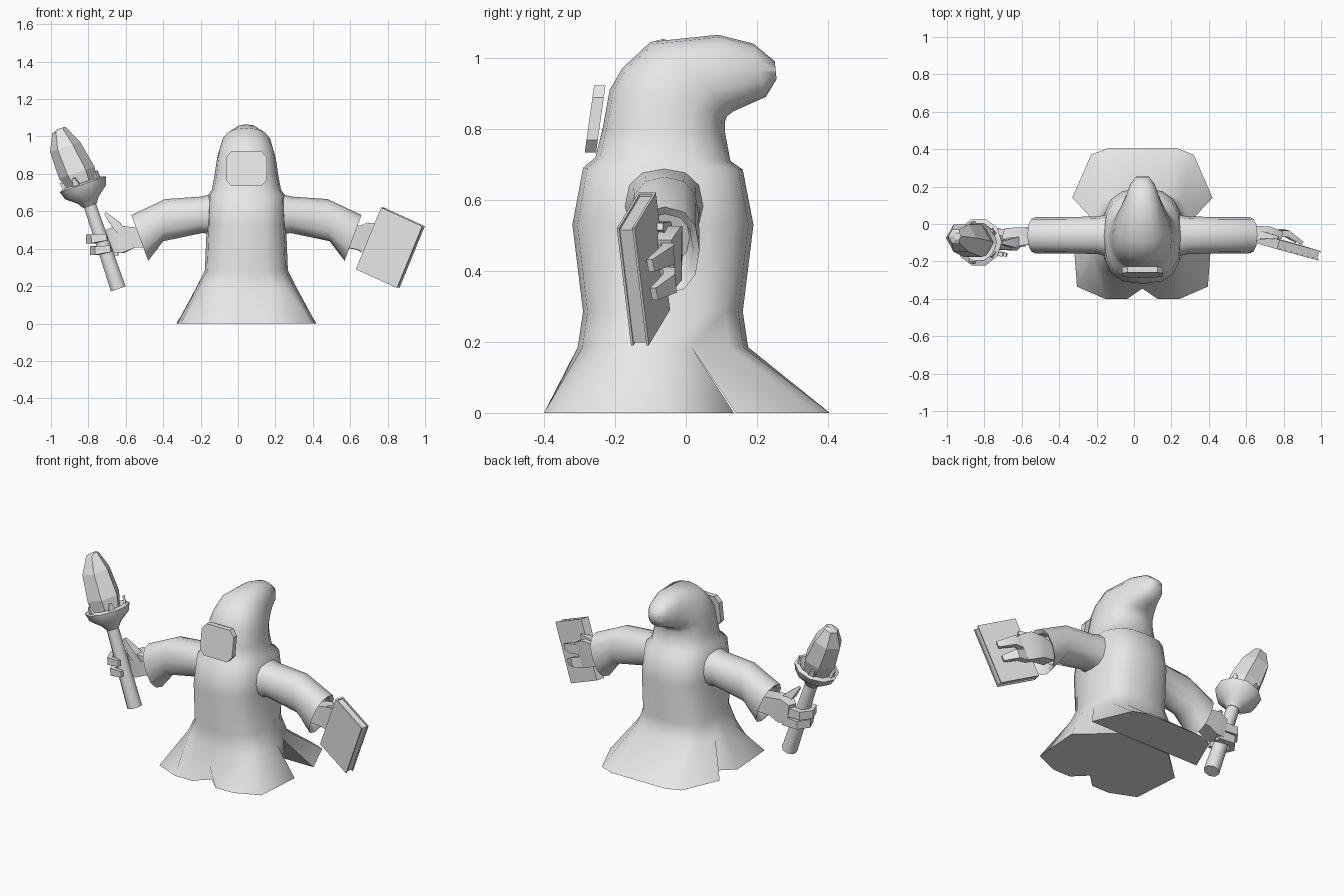
import bpy, bmesh, math
from mathutils import Vector as V

if "Cube" in bpy.data.objects:
    bpy.data.objects.remove(bpy.data.objects["Cube"])

CX = 0.045  # centre line of the robe
grey = bpy.data.materials.new("light_grey")
grey.diffuse_color = (0.8, 0.8, 0.8, 1)
grey.use_nodes = True
grey.node_tree.nodes["Principled BSDF"].inputs["Base Color"].default_value = grey.diffuse_color


def finish(name, bm, angle):
    bmesh.ops.recalc_face_normals(bm, faces=bm.faces)
    me = bpy.data.meshes.new(name)
    bm.to_mesh(me)
    bm.free()
    me.materials.append(grey)
    ob = bpy.data.objects.new(name, me)
    bpy.context.collection.objects.link(ob)
    bpy.ops.object.select_all(action='DESELECT')
    ob.select_set(True)
    bpy.context.view_layer.objects.active = ob
    if angle:
        bpy.ops.object.shade_smooth_by_angle(angle=math.radians(angle))
    return ob


def skin(bm, rings, start=True, end=True):
    """Join rings of points with quads, optionally capping the ends."""
    vs = [[bm.verts.new(p) for p in r] for r in rings]
    n = len(rings[0])
    for a, b in zip(vs, vs[1:]):
        for i in range(n):
            j = (i + 1) % n
            bm.faces.new((a[i], a[j], b[j], b[i]))
    if start:
        bm.faces.new(vs[0])
    if end:
        bm.faces.new(vs[-1])
    return vs


def loft(name, rings, angle=40):
    bm = bmesh.new()
    skin(bm, rings)
    return finish(name, bm, angle)


def oval(p, q, side, n, power=1.0):
    """Closed section through p and q, bulging by the vector side."""
    c, h = (p + q) / 2, (q - p) / 2
    se = lambda t: math.copysign(abs(t) ** power, t) if abs(t) > 1e-6 else 0
    return [c - h * se(math.cos(k * math.tau / n)) + side * se(math.sin(k * math.tau / n))
            for k in range(n)]


def bar(name, path, up=V((0, 0, 1)), angle=40):
    """Four-sided finger along a path of (point, height, depth)."""
    rings = []
    pts = [V(p) for p, _, _ in path]
    for i, (_, h, d) in enumerate(path):
        t = (pts[min(i + 1, len(pts) - 1)] - pts[max(i - 1, 0)]).normalized()
        b = t.cross(up).normalized()
        u = b.cross(t)
        rings.append([pts[i] + u * h / 2 * s + b * d / 2 * r
                      for s, r in ((1, 1), (1, -1), (-1, -1), (-1, 1))])
    return loft(name, rings, angle)


# Robe and drooping hood: front y, z, back y, z, half width
sections = [
    (-.305, .185, .175, .185, .272), (-.29, .285, .16, .285, .222),
    (-.32, .53, .19, .53, .212), (-.29, .69, .16, .685, .205),
    (-.255, .72, .125, .71, .185), (-.235, .80, .11, .79, .17),
    (-.215, .91, .11, .82, .16), (-.18, .97, .115, .835, .153),
    (-.10, 1.045, .135, .85, .135), (.09, 1.065, .18, .87, .092),
    (.19, 1.04, .225, .89, .068), (.25, .99, .255, .94, .035)]
bm = bmesh.new()
rings = [oval(V((CX, a, b)), V((CX, c, d)), V((w, 0, 0)), 16, 0.72 if b < .7 else 0.85)
         for a, b, c, d, w in sections]
top = skin(bm, rings, start=False)[0]
for k in (5, 11):  # tops of the side slits
    top[k].co.y = .015

# Hem: split front panel and separate back flap
front = [(0, -.32), (.08, -.40), (.20, -.40), (.35, -.335), (.372, -.04), (.18, .135)]
back = [(.375, .14), (.275, .37), (.185, .405), (0, .405)]
notch = bm.verts.new((CX, -.345, .10))


def panel(ks, pts, first):
    hem = []
    for k in ks:
        m = k % 16
        x, y = pts[(m if m <= 8 else 16 - m) - first]
        hem.append(bm.verts.new((CX + (x if m <= 8 else -x), y, 0)))
    up = [top[k % 16] for k in ks]
    for i in range(len(ks) - 1):
        ring = [up[i], up[i + 1], hem[i + 1], hem[i]]
        if ks[i] == 0:
            ring.append(notch)
        if ks[i + 1] == 0:
            ring.insert(2, notch)
        bm.faces.new(ring)
    bm.faces.new((up[-1], up[0], hem[0], hem[-1]))
    bm.faces.new(hem)


panel(list(range(-5, 6)), front, 0)
panel(list(range(5, 12)), back, 5)
finish("hooded_robe", bm, 50)

# Sleeves, mirrored about the robe centre, with hollow cuffs
sleeve = [  # top x, z, bottom x, z, half depth, centre y
    (.08, .70, .08, .46, .12, -.062), (.19, .69, .19, .475, .112, -.062),
    (.25, .678, .235, .484, .10, -.06), (.435, .665, .445, .44, .097, -.06),
    (.615, .58, .525, .335, .098, -.06), (.595, .56, .52, .365, .08, -.06),
    (.53, .57, .47, .42, .07, -.06)]
for s, label in ((-1, "left"), (1, "right")):
    loft(label + "_sleeve",
         [oval(V((CX + s * a, y, b)), V((CX + s * c, y, d)), V((0, w, 0)), 12, 0.85)
          for a, b, c, d, w, y in sleeve], 50)

# Face plate: leaning rectangle with cut corners
outline = [(.11, .06), (.08, .094), (-.08, .094), (-.11, .06),
           (-.11, -.06), (-.08, -.094), (.08, -.094), (.11, -.06)]
loft("face_plate", [[V((CX + x, y0 + .14 * h, .828 + h)) for x, h in outline]
                    for y0 in (-.272, -.24)], 20)

# Torch parts turned around one leaning axis
base = V((-.64, -.10, .185))
axis = V((-.322, 0, .947)).normalized()
e1, e2 = V((0, 1, 0)), axis.cross(V((0, 1, 0)))


def turned(name, profile, n, angle):
    """Profile of (distance, radius, sideways shift), tip drifting backward."""
    return loft(name, [[base + axis * t + (e1 * math.cos(a) + e2 * math.sin(a)) * r
                        + e2 * s + e1 * max(0, t - .56) * .1
                        for a in [(k + .5) * math.tau / n for k in range(n)]]
                       for t, r, s in profile], angle)


turned("torch_handle", [(0, .045, 0), (.49, .036, 0)], 8, 50)
turned("torch_cup", [(.47, .038, 0), (.50, .058, 0), (.545, .115, 0), (.59, .13, 0),
                     (.60, .105, 0), (.565, .07, 0)], 10, 50)
turned("torch_crystal", [(.56, .075, 0), (.66, .1, .01), (.81, .085, .025),
                         (.90, .042, .025), (.913, .02, .01)], 6, 0)
for i in range(5):
    a = i * math.tau / 5 + .3
    d = e1 * math.cos(a) + e2 * math.sin(a)
    bar("cup_prong_%d" % (i + 1),
        [(base + axis * .575 + d * .10, .05, .02), (base + axis * .637 + d * .11, .015, .01)],
        axis.cross(d), 0)

# Hand gripping the torch
bar("torch_hand_palm", [((-.47, -.06, .46), .10, .09), ((-.56, -.065, .46), .11, .09),
                        ((-.63, -.07, .45), .15, .10), ((-.69, -.05, .44), .12, .05)], angle=50)
bar("torch_hand_thumb", [((-.60, -.09, .47), .06, .05), ((-.655, -.10, .53), .05, .045),
                         ((-.71, -.10, .59), .015, .015)], up=V((0, 1, 0)))
for i, (x, z) in enumerate(((0, .452), (.02, .39))):
    bar("torch_hand_finger_%d" % (i + 1),
        [((-.66 + x, -.05, z), .055, .04), ((-.76 + x, -.04, z), .05, .035),
         ((-.795 + x, -.09, z), .05, .035), ((-.775 + x, -.15, z), .045, .03),
         ((-.70 + x, -.165, z + .01), .035, .02)])

# Book: two covers, recessed pages and a spine on the hand side
A, B, C = V((.765, -.135, .62)), V((.985, -.195, .52)), V((.85, -.155, .19))
u, v = B - A, C - B
n = u.cross(v).normalized()
n = n if n.y > 0 else -n


def slab(name, u0, u1, v0, v1, n0, n1):
    loft(name, [[A + u * a + v * b + n * d
                 for a, b in ((u0, v0), (u1, v0), (u1, v1), (u0, v1))] for d in (n0, n1)], 0)


slab("book_front_cover", 0, 1, 0, 1, 0, .007)
slab("book_back_cover", 0, 1, 0, 1, .045, .052)
slab("book_spine", 0, .04, 0, 1, .007, .045)
slab("book_pages", .04, .98, .02, .98, .007, .045)

# Hand holding the book from behind
bar("book_hand_palm", [((.56, -.06, .46), .10, .08), ((.64, -.05, .46), .13, .08),
                       ((.70, -.045, .45), .16, .065), ((.76, -.055, .42), .15, .04)], angle=50)
fingers = (((.74, -.055, .455), (.82, -.05, .445), (.895, -.10, .415)),
           ((.73, -.05, .385), (.80, -.045, .365), (.865, -.09, .335)))
for i, (a, b, c) in enumerate(fingers):
    bar("book_hand_finger_%d" % (i + 1), [(a, .065, .035), (b, .055, .035), (c, .035, .02)])
bar("book_hand_thumb", [((.64, -.06, .485), .06, .05), ((.70, -.06, .515), .05, .035),
                        ((.77, -.075, .525), .02, .02)])
